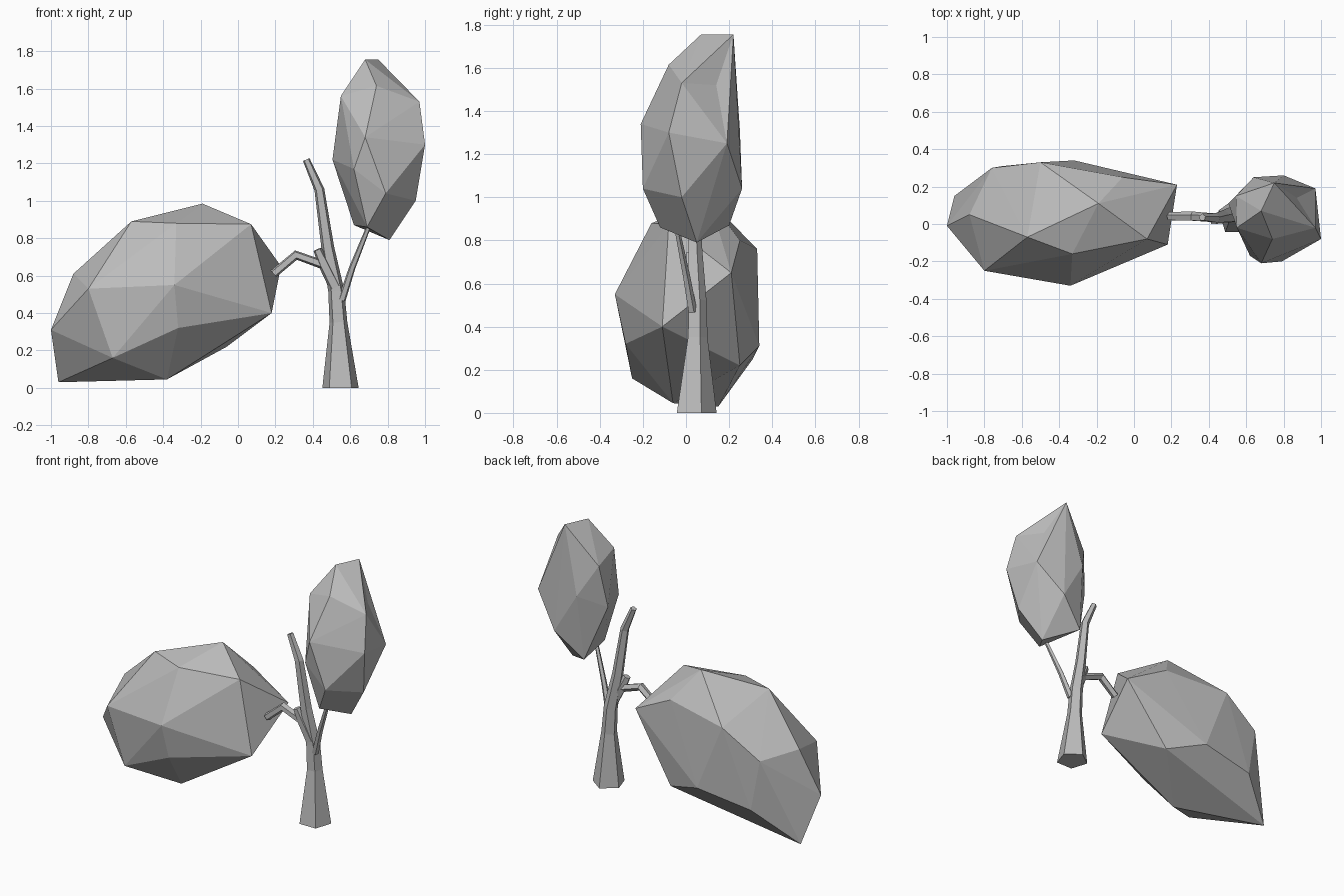
import bpy, bmesh, math
from mathutils import Vector

cube = bpy.data.objects.get("Cube")
if cube:
    bpy.data.objects.remove(cube, do_unlink=True)

# One plain grey for the whole tree
grey = bpy.data.materials.new("plain_grey")
grey.use_nodes = True
grey.diffuse_color = (0.5, 0.5, 0.5, 1)
grey.node_tree.nodes["Principled BSDF"].inputs["Base Color"].default_value = (0.5, 0.5, 0.5, 1)


def finish(name, bm):
    bmesh.ops.recalc_face_normals(bm, faces=bm.faces)
    mesh = bpy.data.meshes.new(name)
    bm.to_mesh(mesh)
    bm.free()
    mesh.materials.append(grey)
    obj = bpy.data.objects.new(name, mesh)
    bpy.context.collection.objects.link(obj)
    return obj


def foliage(name, corners, notch=None):
    """Faceted clump wrapped around its corner points, with an optional dent."""
    bm = bmesh.new()
    for c in corners:
        bm.verts.new(c)
    bmesh.ops.convex_hull(bm, input=bm.verts)
    loose = [v for v in bm.verts if not v.link_faces]
    bmesh.ops.delete(bm, geom=loose, context='VERTS')
    if notch:
        target = Vector(notch)
        face = min(bm.faces, key=lambda f: (f.calc_center_median() - target).length)
        centre = bmesh.ops.poke(bm, faces=[face])["verts"][0]
        centre.co = target
    return finish(name, bm)


def branch(name, path, sides=5):
    """Tapered tube along a path of (x, y, z, radius)."""
    bm = bmesh.new()
    up = Vector((0, 0, 1))
    pts = [Vector(p[:3]) for p in path]
    rings = []
    for i, p in enumerate(pts):
        before, after = pts[max(i - 1, 0)], pts[min(i + 1, len(pts) - 1)]
        direction = up if p.z == 0 else (after - before).normalized()
        turn = up.rotation_difference(direction)
        ring = []
        for k in range(sides):
            a = math.pi / 2 + math.tau * k / sides
            offset = Vector((math.cos(a), math.sin(a), 0)) * path[i][3]
            ring.append(bm.verts.new(p + turn @ offset))
        rings.append(ring)
    for low, high in zip(rings, rings[1:]):
        for k in range(sides):
            n = (k + 1) % sides
            bm.faces.new((low[k], low[n], high[n], high[k]))
    bm.faces.new(rings[0][::-1])
    bm.faces.new(rings[-1])
    return finish(name, bm)


# Trunk and its branches
branch("trunk", [(.548, .04, 0, .102), (.537, .05, .35, .05), (.525, .05, .52, .045),
                 (.48, .04, .75, .036), (.435, .03, 1.06, .028), (.365, .035, 1.22, .02)])
branch("side_branch", [(.52, .04, .54, .035), (.46, .03, .66, .032), (.425, .02, .74, .024)])
branch("side_twig", [(.45, .03, .66, .025), (.31, .04, .71, .027), (.19, .04, .61, .024)])
branch("upper_branch", [(.555, .03, .47, .022), (.61, .0, .64, .018), (.71, -.05, .89, .012)])

# Large hanging clump
foliage("large_foliage", [
    (-1, -.01, .31), (-.96, .15, .03), (-.88, .05, .61), (-.8, -.25, .53),
    (-.67, -.25, .16), (-.57, -.07, .89), (-.33, -.16, .88), (-.19, .11, .985),
    (.07, -.08, .875), (-.34, -.33, .55), (-.32, -.28, .32), (-.38, -.06, .045),
    (.18, -.11, .4), (-.06, .25, .22), (.23, .21, .65), (-.06, .25, .8),
    (-.5, .33, .76), (-.32, .34, .31), (-.76, .3, .59), (-.7, .31, .25)])

# Small upright clump
foliage("small_foliage", [
    (.68, .07, 1.755), (.75, .22, 1.755), (.97, -.02, 1.53), (1, -.08, 1.3),
    (.95, -.02, 1), (.81, .05, .79), (.69, -.12, .86), (.62, .2, .87),
    (.505, .11, 1.22), (.55, -.02, 1.56), (.545, .15, 1.5), (.74, -.08, 1.615),
    (.68, -.21, 1.34), (.62, -.17, 1.17), (.79, -.2, 1.04), (.97, .19, 1.25),
    (.64, .25, 1.31), (.8, .26, 1.04)], notch=(.87, .14, 1.52))
